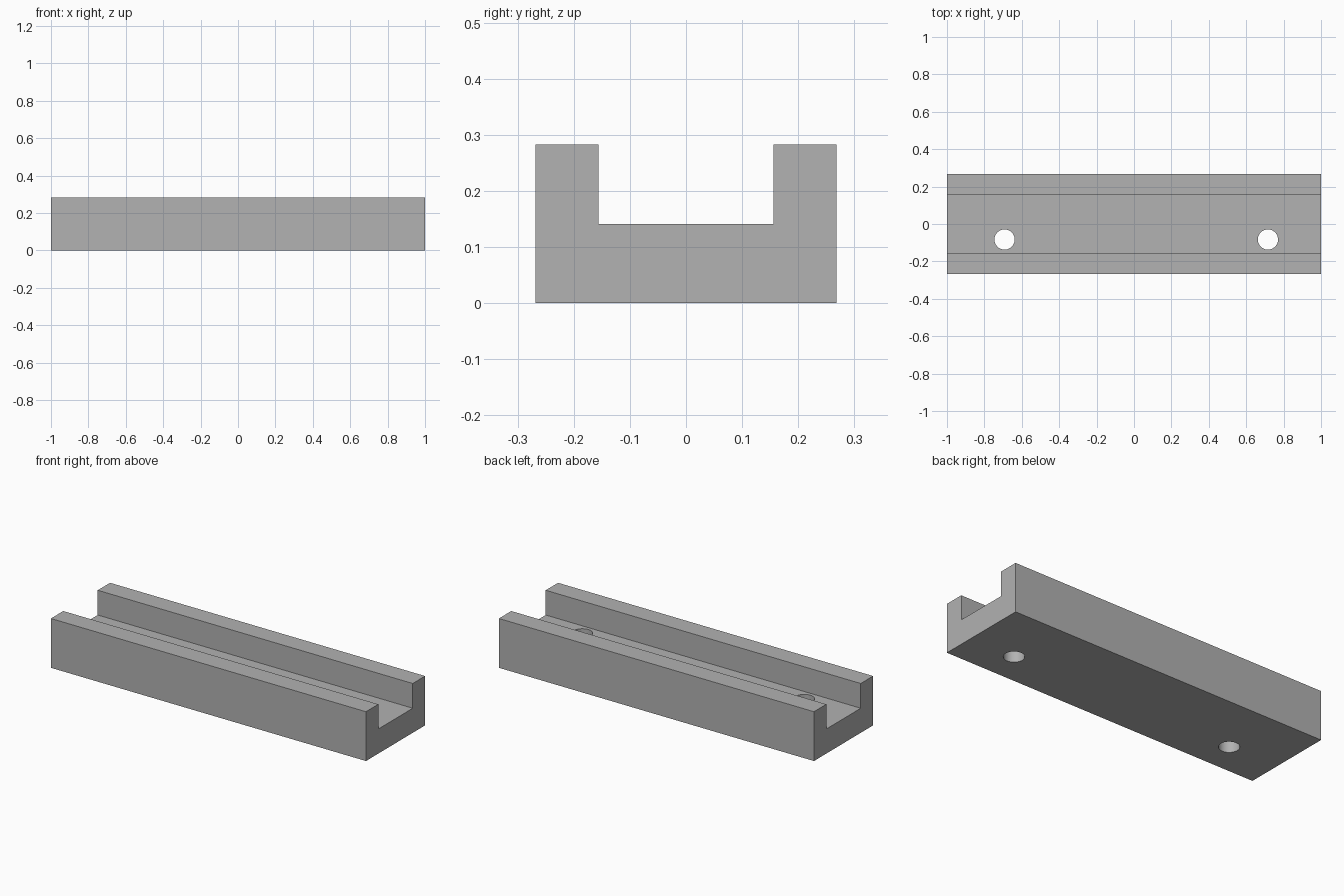
import bpy, bmesh
from mathutils import Vector

cube = bpy.data.objects.get("Cube")
if cube:
    bpy.data.objects.remove(cube, do_unlink=True)

HALF_LENGTH = 1.0
HALF_WIDTH, HALF_GROOVE = 0.268, 0.156
HEIGHT, FLOOR = 0.283, 0.141
HOLE_RADIUS, HOLE_Y = 0.054, -0.083
HOLE_XS = (-0.692, 0.716)

# Single grey material
grey = bpy.data.materials.new("mid_grey")
grey.use_nodes = True
colour = (0.445, 0.445, 0.445, 1)
grey.diffuse_color = colour
grey.node_tree.nodes["Principled BSDF"].inputs["Base Color"].default_value = colour

# Channel: U-shaped profile extruded along x
half = [(HALF_WIDTH, 0), (HALF_WIDTH, HEIGHT), (HALF_GROOVE, HEIGHT), (HALF_GROOVE, FLOOR)]
profile = half + [(-y, z) for y, z in reversed(half)]
bm = bmesh.new()
end = bm.faces.new([bm.verts.new((-HALF_LENGTH, y, z)) for y, z in profile])
side = bmesh.ops.extrude_face_region(bm, geom=[end])
moved = [v for v in side["geom"] if isinstance(v, bmesh.types.BMVert)]
bmesh.ops.translate(bm, verts=moved, vec=Vector((2 * HALF_LENGTH, 0, 0)))
bmesh.ops.recalc_face_normals(bm, faces=bm.faces)
mesh = bpy.data.meshes.new("channel_rail")
bm.to_mesh(mesh)
bm.free()
mesh.materials.append(grey)
rail = bpy.data.objects.new("channel_rail", mesh)
bpy.context.collection.objects.link(rail)

# Two bolt holes through the floor
for x in HOLE_XS:
    bpy.ops.mesh.primitive_cylinder_add(vertices=48, radius=HOLE_RADIUS, depth=1,
                                        location=(x, HOLE_Y, 0))
    cutter = bpy.context.object
    cutter.name = "hole_cutter"
    cutter.hide_render = True
    cutter.data.materials.append(grey)
    cut = rail.modifiers.new("bolt_hole", "BOOLEAN")
    cut.operation = "DIFFERENCE"
    cut.solver = "EXACT"
    cut.object = cutter
    bpy.ops.object.select_all(action="DESELECT")
    rail.select_set(True)
    bpy.context.view_layer.objects.active = rail
    bpy.ops.object.modifier_apply(modifier=cut.name)
    bpy.data.objects.remove(cutter, do_unlink=True)

# Smooth hole walls, sharp edges elsewhere
bpy.ops.object.shade_smooth_by_angle()
